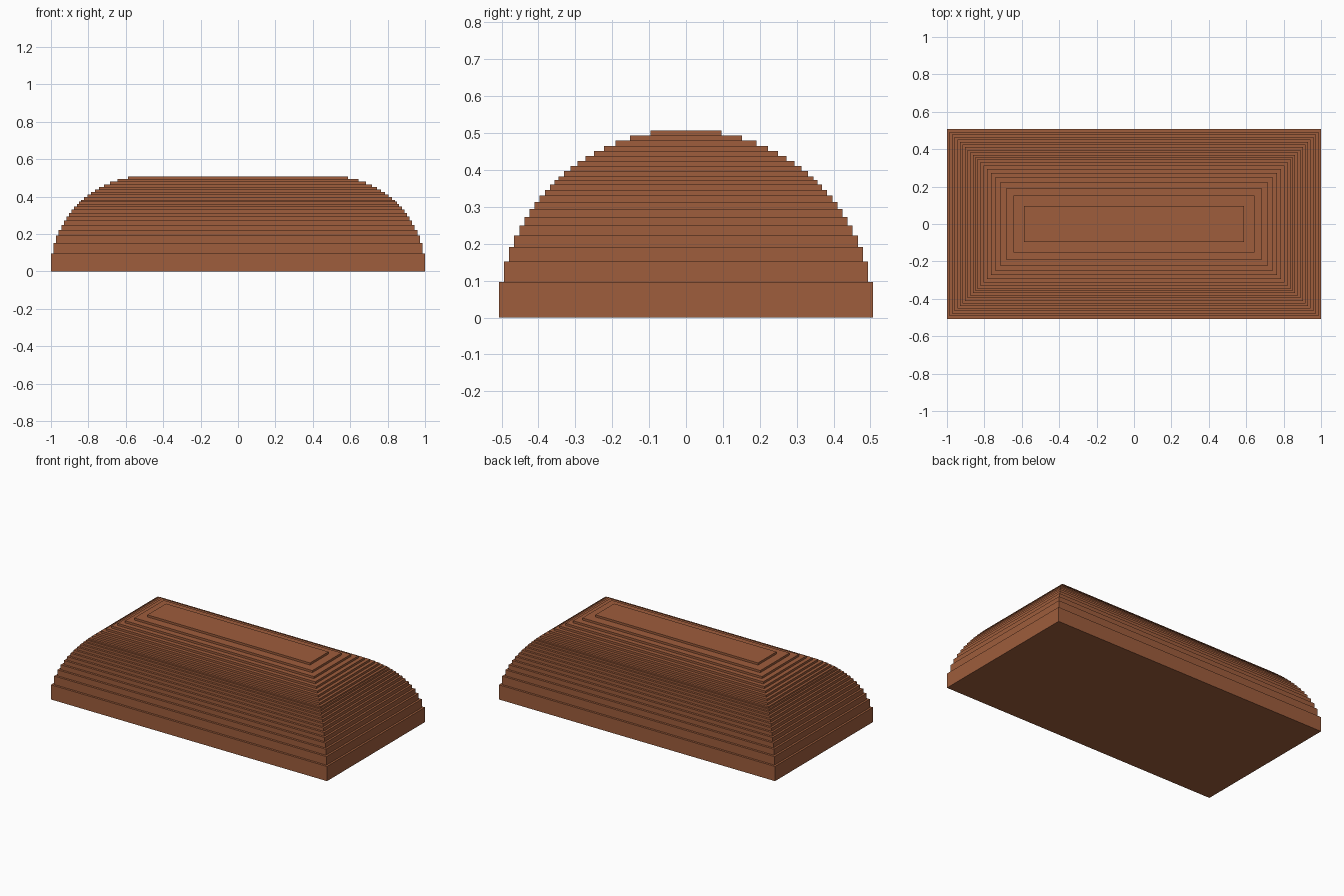
import bpy, bmesh, math

cube = bpy.data.objects.get("Cube")
if cube:
    bpy.data.objects.remove(cube, do_unlink=True)

RADIUS = 0.516      # arc the step corners follow
BASE = 0.507        # half depth, also the height
STEP = 0.0138       # smallest tread or riser
EXTRA = 1.0 - BASE  # added half length along x

clay = bpy.data.materials.new("terracotta_brown")
clay.use_nodes = True
colour = (0.342, 0.109, 0.045, 1.0)
clay.diffuse_color = colour
bsdf = clay.node_tree.nodes["Principled BSDF"]
bsdf.inputs["Base Color"].default_value = colour
bsdf.inputs["Roughness"].default_value = 0.8

# Step corners (half depth, top height): even treads low down, even risers high up
def arc(value):
    return math.sqrt(RADIUS ** 2 - value ** 2)

lower = [(BASE - STEP * i, arc(BASE - STEP * i)) for i in range(11)]
upper = [(z, w) for w, z in reversed(lower[:10])]
middle = [(arc(0.373), 0.373)]
corners = lower + middle + upper

# Staircase profile: one riser and one tread per step
profile = []
floor = 0.0
for half, top in corners:
    profile += [(half, floor), (half, top)]
    floor = top

# Rectangular ring at each profile point, joined into a closed stepped mound
bm = bmesh.new()
rings = []
for half, z in profile:
    x, y = half + EXTRA, half
    rings.append([bm.verts.new(p) for p in
                  ((-x, -y, z), (x, -y, z), (x, y, z), (-x, y, z))])
for a, b in zip(rings, rings[1:]):
    for i in range(4):
        j = (i + 1) % 4
        bm.faces.new((a[i], a[j], b[j], b[i]))
bm.faces.new(rings[-1])
bm.faces.new(rings[0][::-1])
bmesh.ops.recalc_face_normals(bm, faces=bm.faces)

mesh = bpy.data.meshes.new("stepped_mound")
bm.to_mesh(mesh)
bm.free()
mesh.materials.append(clay)
mound = bpy.data.objects.new("stepped_mound", mesh)
bpy.context.collection.objects.link(mound)
